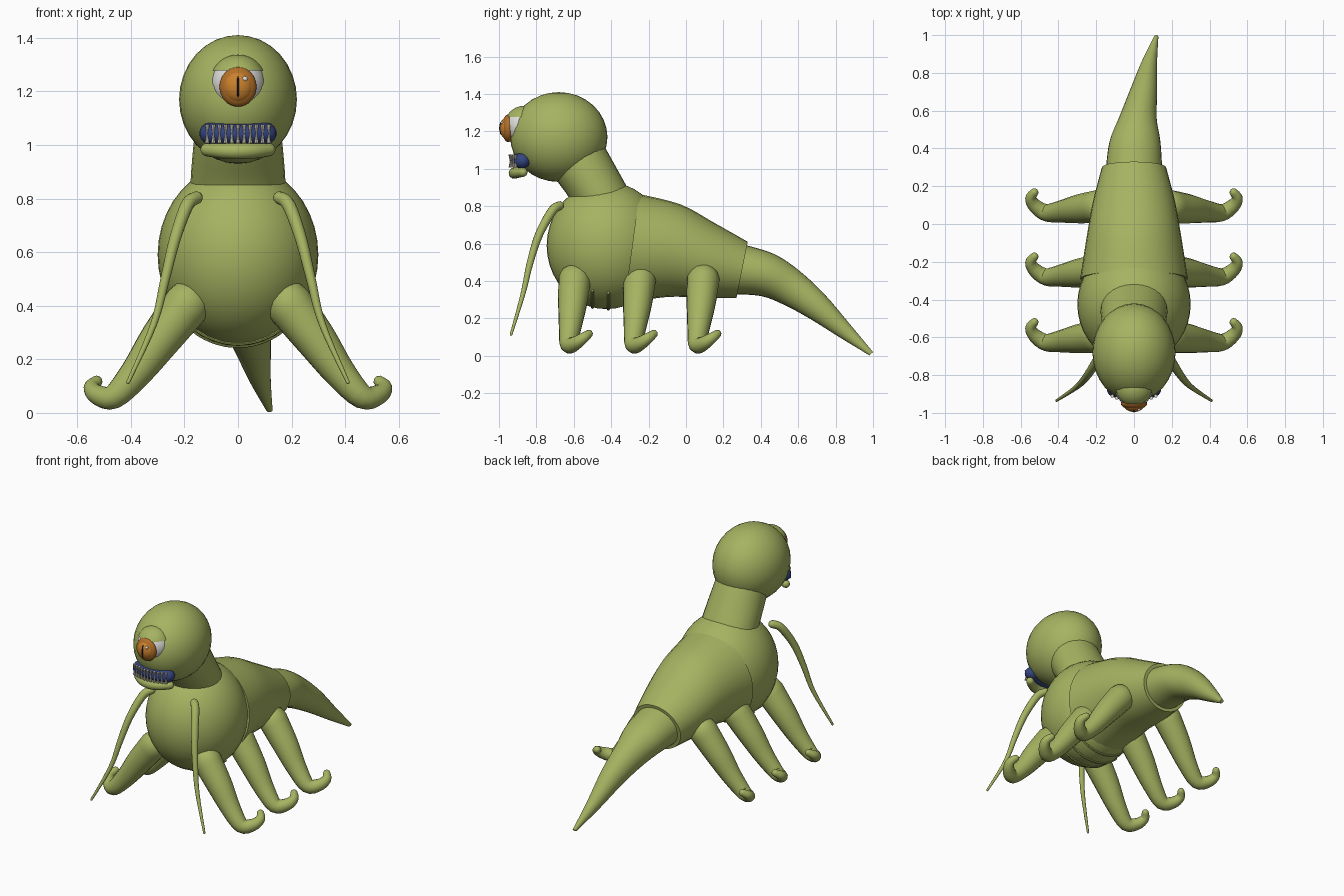
import bpy, bmesh, math
from mathutils import Vector, Matrix

if "Cube" in bpy.data.objects:
    bpy.data.objects.remove(bpy.data.objects["Cube"])


def material(name, rgb):
    m = bpy.data.materials.new(name)
    m.diffuse_color = (*rgb, 1)
    m.use_nodes = True
    m.node_tree.nodes["Principled BSDF"].inputs["Base Color"].default_value = m.diffuse_color
    return m


GREEN = material("olive green skin", (0.38, 0.45, 0.12))
WHITE = material("eye white", (0.75, 0.74, 0.72))
ORANGE = material("orange iris", (0.60, 0.22, 0.025))
RIM = material("dark orange rim", (0.45, 0.16, 0.02))
BLUE = material("deep blue mouth", (0.035, 0.06, 0.22))
NAVY = material("dark navy pupil", (0.012, 0.018, 0.05))
TOOTH = material("ivory teeth", (0.72, 0.68, 0.56))


def finish(bm, name, mat, angle=40):
    bmesh.ops.recalc_face_normals(bm, faces=bm.faces)
    me = bpy.data.meshes.new(name)
    bm.to_mesh(me)
    bm.free()
    me.materials.append(mat)
    ob = bpy.data.objects.new(name, me)
    bpy.context.collection.objects.link(ob)
    bpy.ops.object.select_all(action='DESELECT')
    ob.select_set(True)
    bpy.context.view_layer.objects.active = ob
    bpy.ops.object.shade_smooth_by_angle(angle=math.radians(angle))
    return ob


def skin(rings, name, mat):
    """Bridge equal-length rings of points and cap both ends."""
    bm = bmesh.new()
    vs = [[bm.verts.new(p) for p in r] for r in rings]
    n = len(vs[0])
    for a, b in zip(vs, vs[1:]):
        for i in range(n):
            j = (i + 1) % n
            bm.faces.new((a[i], a[j], b[j], b[i]))
    bm.faces.new(vs[0])
    bm.faces.new(vs[-1])
    return finish(bm, name, mat)


def smooth_path(pts, steps):
    """Catmull-Rom interpolation of tuples of any length."""
    out = []
    for k in range(len(pts) - 1):
        a, b, c, d = (pts[max(k - 1, 0)], pts[k], pts[k + 1], pts[min(k + 2, len(pts) - 1)])
        for s in range(steps):
            t = s / steps
            out.append([0.5 * (2 * q + (r - p) * t + (2 * p - 5 * q + 4 * r - w) * t * t
                               + (3 * q - p - 3 * r + w) * t ** 3)
                        for p, q, r, w in zip(a, b, c, d)])
    return out + [list(pts[-1])]


def loft(name, sections, steps=4, n=28):
    """Sections: bottom y, bottom z, top y, top z, centre x, half width."""
    rings = []
    for by, bz, ty, tz, x, w in smooth_path(sections, steps):
        c = Vector((x, (by + ty) / 2, (bz + tz) / 2))
        up = Vector((0, (ty - by) / 2, (tz - bz) / 2))
        rings.append([c + up * math.sin(a) + Vector((w * math.cos(a), 0, 0))
                      for a in (2 * math.pi * i / n for i in range(n))])
    return skin(rings, name, GREEN)


def tube(name, pts, mat, steps=4, n=16):
    """Round-ended tube through (x, y, z, radius) points."""
    path = [(Vector(p[:3]), p[3]) for p in smooth_path(pts, steps)]
    start = (path[0][0] - path[1][0]).normalized()
    end = (path[-1][0] - path[-2][0]).normalized()
    dome = [math.radians(a) for a in (25, 50, 70, 85)]
    (p0, r0), (p1, r1) = path[0], path[-1]
    path = ([(p0 + start * r0 * math.sin(a), r0 * math.cos(a)) for a in reversed(dome)] + path
            + [(p1 + end * r1 * math.sin(a), r1 * math.cos(a)) for a in dome])
    rings, side, old = [], None, None
    for i, (p, r) in enumerate(path):
        t = (path[min(i + 1, len(path) - 1)][0] - path[max(i - 1, 0)][0]).normalized()
        side = t.orthogonal().normalized() if side is None else old.rotation_difference(t) @ side
        old = t
        other = t.cross(side)
        rings.append([p + (side * math.cos(a) + other * math.sin(a)) * r
                      for a in (2 * math.pi * k / n for k in range(n))])
    return skin(rings, name, mat)


def ellipsoid(name, loc, radii, mat, seg=32, cut_z=None):
    bm = bmesh.new()
    bmesh.ops.create_uvsphere(bm, u_segments=seg, v_segments=seg // 2, radius=1,
                              matrix=Matrix.Translation(loc) @ Matrix.Diagonal((*radii, 1)))
    if cut_z is not None:
        geom = bm.verts[:] + bm.edges[:] + bm.faces[:]
        bmesh.ops.bisect_plane(bm, geom=geom, plane_co=(0, 0, cut_z), plane_no=(0, 0, 1),
                               clear_inner=True)
        bmesh.ops.holes_fill(bm, edges=[e for e in bm.edges if e.is_boundary])
    return finish(bm, name, mat)


# Chest, abdomen, neck and tail
ellipsoid("chest", (0, -0.425, 0.59), (0.30, 0.32, 0.34), GREEN, 40)
loft("abdomen", [(-0.33, 0.28, -0.25, 0.865, 0, 0.285), (-0.10, 0.315, -0.03, 0.81, 0, 0.25),
                 (0.09, 0.31, 0.15, 0.712, 0, 0.217), (0.27, 0.31, 0.33, 0.61, 0, 0.17)])
loft("neck", [(-0.60, 0.80, -0.28, 0.84, 0, 0.178), (-0.64, 0.868, -0.33, 0.93, 0, 0.175),
              (-0.70, 0.95, -0.43, 1.11, 0, 0.163), (-0.74, 1.02, -0.48, 1.20, 0, 0.15)])
loft("tail", [(0.25, 0.33, 0.31, 0.595, 0, 0.15), (0.40, 0.32, 0.47, 0.545, 0.005, 0.135),
              (0.52, 0.275, 0.60, 0.46, 0.02, 0.10), (0.66, 0.20, 0.74, 0.33, 0.05, 0.073),
              (0.82, 0.10, 0.88, 0.165, 0.08, 0.042), (0.98, 0.003, 1.0, 0.02, 0.117, 0.012)])

# Thin ridges across the belly
for i in range(4):
    y = -0.50 + 0.085 * i
    ridge = []
    for k in range(-4, 5):
        x = 0.05 * k
        h = 1 - (x / 0.30) ** 2 - ((y + 0.425) / 0.32) ** 2
        ridge.append((x, y, 0.59 - 0.34 * math.sqrt(h), 0.008))
    tube(f"belly_ridge_{i + 1}", ridge, GREEN, 2, 8)

# Three pairs of legs with hooked feet, and a pair of feelers
LEG = [(0.19, 0.02, 0.405, 0.088), (0.29, 0.008, 0.275, 0.077), (0.38, -0.005, 0.15, 0.060),
       (0.465, -0.012, 0.060, 0.046), (0.525, 0.025, 0.068, 0.037),
       (0.547, 0.065, 0.095, 0.029), (0.528, 0.095, 0.117, 0.022)]
FEELER = [(0.155, -0.675, 0.803, 0.024), (0.19, -0.715, 0.775, 0.025), (0.235, -0.785, 0.65, 0.022),
          (0.272, -0.833, 0.50, 0.018), (0.315, -0.872, 0.33, 0.013), (0.41, -0.935, 0.115, 0.007)]
for s, side in ((-1, "left"), (1, "right")):
    for pair, y0 in (("front", -0.615), ("middle", -0.268), ("rear", 0.072)):
        tube(f"{pair}_leg_{side}", [(s * x, y + y0, z, r) for x, y, z, r in LEG], GREEN)
    tube(f"feeler_{side}", [(s * x, y, z, r) for x, y, z, r in FEELER], GREEN, 5, 12)

# Head and single eye with upper lid
ellipsoid("head", (0, -0.68, 1.17), (0.22, 0.26, 0.24), GREEN, 32)
ellipsoid("eyeball", (0, -0.865, 1.228), (0.102, 0.102, 0.103), WHITE)
ellipsoid("eyelid", (0, -0.865, 1.23), (0.107, 0.107, 0.107), GREEN, cut_z=1.277)
ellipsoid("iris_rim", (0, -0.95, 1.217), (0.069, 0.034, 0.074), RIM)
ellipsoid("iris", (0, -0.953, 1.217), (0.057, 0.042, 0.061), ORANGE)
ellipsoid("pupil", (0, -0.978, 1.217), (0.008, 0.021, 0.043), NAVY, 16)
ellipsoid("eye_glint", (0.026, -0.983, 1.247), (0.010, 0.008, 0.010), WHITE, 12)

# Mouth and lower lip, bowed around the face
tube("mouth", [(x, -0.897 + 2.2 * x * x, 1.043, 0.042) for x in (-0.102, -0.05, 0, 0.05, 0.102)], BLUE)
tube("lower_lip", [(x, -0.918 + 3.5 * x * x, 0.977 + 0.4 * x * x, 0.030 - 0.4 * x * x)
                   for x in (-0.115, -0.06, 0, 0.06, 0.115)], GREEN)

# Two rows of pointed teeth
for row, z, d in (("upper", 1.075, -1), ("lower", 1.008, 1)):
    bm = bmesh.new()
    for k in range(11):
        x = -0.115 + 0.023 * k
        m = (Matrix.Translation((x, -0.940 + 2.2 * x * x, z + d * 0.019))
             @ Matrix.Rotation(0 if d > 0 else math.pi, 4, 'X'))
        bmesh.ops.create_cone(bm, cap_ends=True, segments=8, radius1=0.009, radius2=0.001,
                              depth=0.040, matrix=m)
    finish(bm, f"{row}_teeth", TOOTH)
